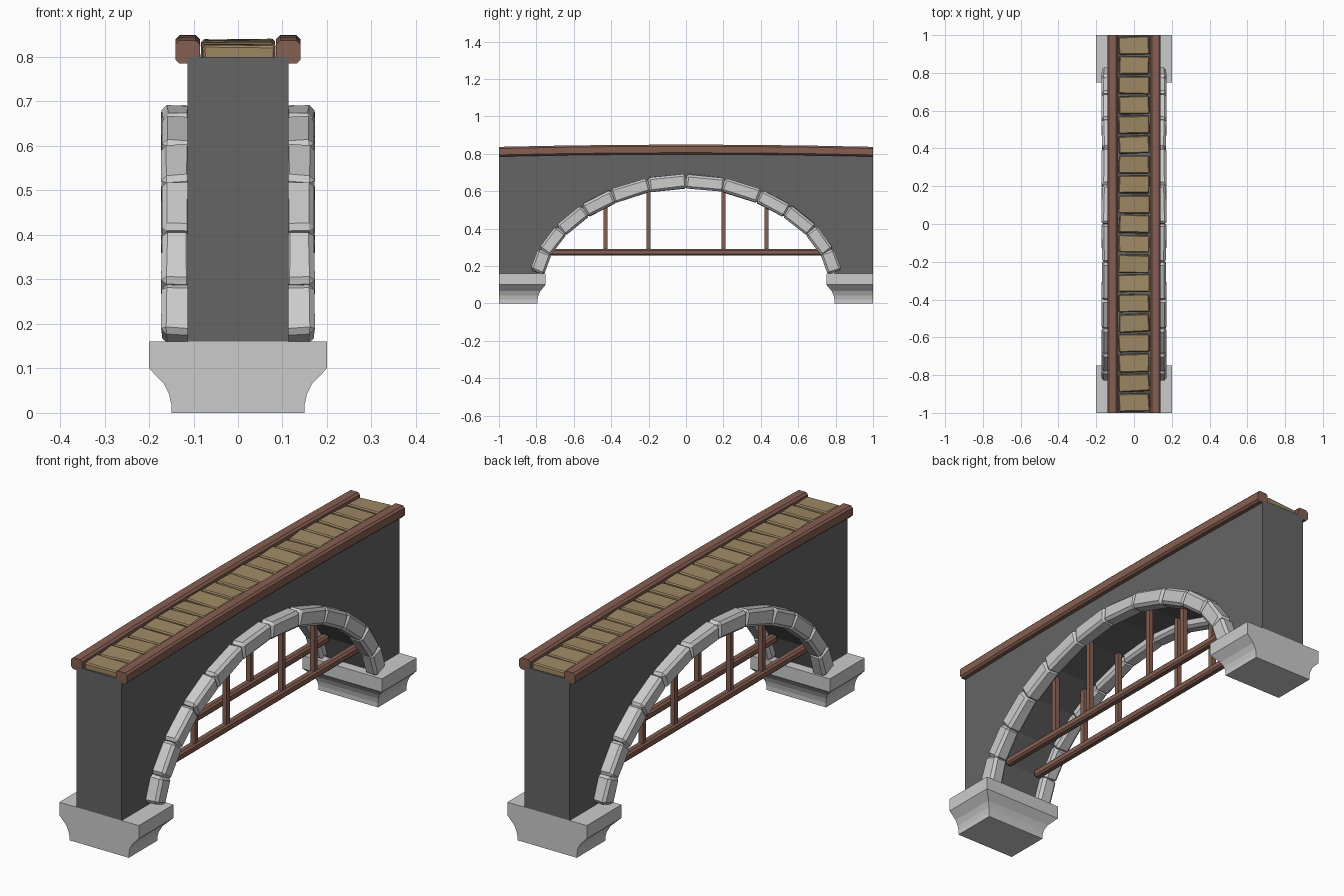
import bpy, bmesh, math, random
from mathutils import Matrix, Vector

if "Cube" in bpy.data.objects:
    bpy.data.objects.remove(bpy.data.objects["Cube"])

random.seed(4)


def material(name, rgb):
    m = bpy.data.materials.new(name)
    m.diffuse_color = (*rgb, 1)
    m.use_nodes = True
    m.node_tree.nodes["Principled BSDF"].inputs["Base Color"].default_value = m.diffuse_color
    return m


DARK = material("dark_masonry", (0.13, 0.13, 0.13))
BROWN = material("brown_wood", (0.24, 0.115, 0.085))
TAN = material("tan_wood", (0.35, 0.25, 0.13))


def finish(name, bm, mat=None, mirror=None):
    bmesh.ops.recalc_face_normals(bm, faces=bm.faces)
    me = bpy.data.meshes.new(name)
    bm.to_mesh(me)
    bm.free()
    ob = bpy.data.objects.new(name, me)
    bpy.context.collection.objects.link(ob)
    if mat:
        me.materials.append(mat)
    if mirror:
        mod = ob.modifiers.new("mirror", "MIRROR")
        mod.use_axis = [a in mirror for a in "xyz"]
        mod.use_mirror_merge = False
    return ob


def add_box(bm, center, size, rot=None, bevel=0.0, jitter=0.0):
    """Chamfered box with optional rotation and uneven corners."""
    part = bmesh.new()
    bmesh.ops.create_cube(part, size=1)
    for v in part.verts:
        v.co = Vector([c * s + random.uniform(-jitter, jitter) for c, s in zip(v.co, size)])
    if bevel:
        bmesh.ops.bevel(part, geom=part.edges[:], offset=bevel, segments=1, affect="EDGES")
    part.transform(Matrix.Translation(center) @ (rot or Matrix()))
    tmp = bpy.data.meshes.new("tmp")
    part.to_mesh(tmp)
    part.free()
    bm.from_mesh(tmp)
    bpy.data.meshes.remove(tmp)


def loft(bm, rings):
    """Skin equal-length rings of points and cap both ends."""
    vs = [[bm.verts.new(p) for p in r] for r in rings]
    n = len(vs[0])
    for a, b in zip(vs, vs[1:]):
        for i in range(n):
            bm.faces.new((a[i], a[(i + 1) % n], b[(i + 1) % n], b[i]))
    bm.faces.new(vs[0])
    bm.faces.new(vs[-1])


def camber(y):
    return 0.012 * (1 - y * y)


# arch centre line (y, z), half then mirrored
half = [(0.795, 0.165), (0.755, 0.272), (0.67, 0.387), (0.54, 0.492),
        (0.39, 0.57), (0.2, 0.63), (0, 0.65)]
arch = [(-y, z) for y, z in half] + half[-2::-1]

# wall with arched opening
outline = [(-1, 0.16), (-0.795, 0.16)] + arch[1:-1] + [(0.795, 0.16), (1, 0.16), (1, 0.80), (-1, 0.80)]
bm = bmesh.new()
loft(bm, [[(x, y, z) for y, z in outline] for x in (-0.114, 0.114)])
finish("arched_wall", bm, DARK)

# pedestals with a concave cove
bm = bmesh.new()
cove = [(0.15, 0), (0.15, 0.02), (0.155, 0.042), (0.167, 0.066), (0.2, 0.1), (0.2, 0.16)]
rings = []
for w, z in cove:
    yi = 0.75 + (0.2 - w) * 0.88
    rings.append([(-w, yi, z), (w, yi, z), (w, 1, z), (-w, 1, z)])
loft(bm, rings)
finish("pedestals", bm, mirror="y")

# arch stones on both faces
bm = bmesh.new()
for (y0, z0), (y1, z1) in zip(arch, arch[1:]):
    length = math.hypot(y1 - y0, z1 - z0)
    rot = Matrix.Rotation(math.atan2(z1 - z0, y1 - y0), 4, "X")
    add_box(bm, (0.137, (y0 + y1) / 2, (z0 + z1) / 2 + 0.004),
            (0.068, length + 0.004, 0.076), rot, 0.012, 0.003)
finish("arch_stones", bm, mirror="x")

# cambered top rails, chamfered section
w, h, c = 0.0275, 0.026, 0.009
section = [(-w, -h + c), (-w + c, -h), (w - c, -h), (w, -h + c),
           (w, h - c), (w - c, h), (-w + c, h), (-w, h - c)]
bm = bmesh.new()
loft(bm, [[(0.113 + x, i / 3, 0.811 + camber(i / 3) + z) for x, z in section] for i in range(-3, 4)])
finish("top_rails", bm, BROWN, "x")

# uneven deck planks
bm = bmesh.new()
for i in range(19):
    y = -0.945 + i * 0.105
    rot = (Matrix.Rotation(random.uniform(-0.04, 0.04), 4, "Z")
           @ Matrix.Rotation(random.uniform(-0.06, 0.06), 4, "X"))
    add_box(bm, (0, y, 0.807 + camber(y)), (0.162, 0.094, 0.036), rot, 0.005, 0.003)
finish("deck_planks", bm, TAN)

# lower tie beams and hanging posts
bm = bmesh.new()
add_box(bm, (0.08, 0, 0.273), (0.036, 1.5, 0.036), bevel=0.008)
finish("tie_beams", bm, BROWN, "x")
bm = bmesh.new()
for y, top in ((0.2, 0.64), (0.43, 0.56)):
    add_box(bm, (0.08, y, (0.275 + top) / 2), (0.022, 0.022, top - 0.275))
finish("hanging_posts", bm, BROWN, "xy")
